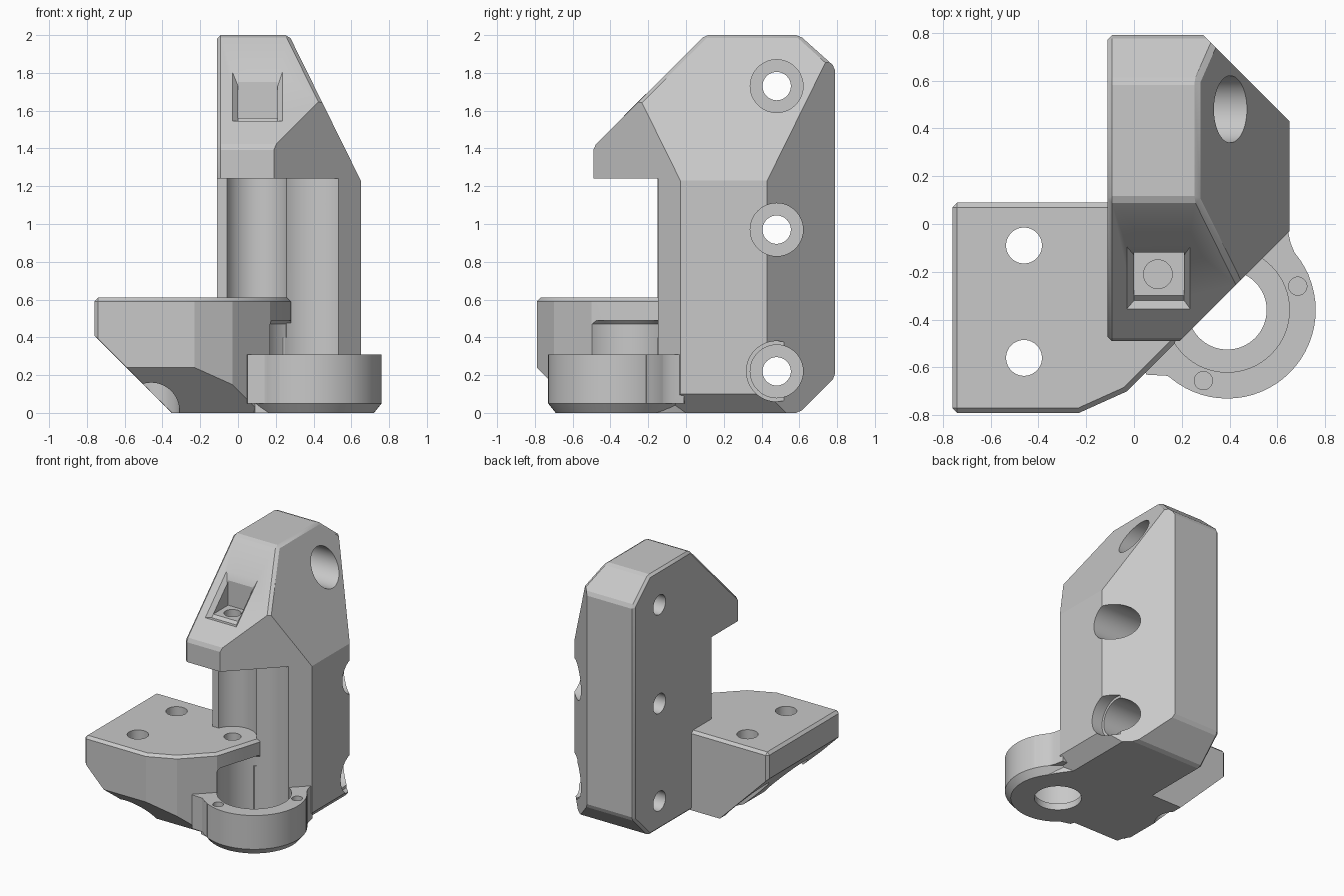
import bpy, bmesh, math
from mathutils import Vector

cube = bpy.data.objects.get("Cube")
if cube:
    bpy.data.objects.remove(cube)

grey = bpy.data.materials.new("plain grey")
grey.use_nodes = True
colour = (0.58, 0.58, 0.58, 1)
grey.diffuse_color = colour
grey.node_tree.nodes["Principled BSDF"].inputs["Base Color"].default_value = colour


def to_object(name, bm):
    bmesh.ops.recalc_face_normals(bm, faces=bm.faces[:])
    mesh = bpy.data.meshes.new(name)
    bm.to_mesh(mesh)
    bm.free()
    mesh.materials.append(grey)
    ob = bpy.data.objects.new(name, mesh)
    bpy.context.collection.objects.link(ob)
    return ob


def hull(points):
    bm = bmesh.new()
    for p in points:
        bm.verts.new(p)
    bmesh.ops.convex_hull(bm, input=bm.verts[:])
    bmesh.ops.dissolve_limit(bm, angle_limit=0.01, verts=bm.verts[:], edges=bm.edges[:])
    return bm


def prism(outline, z0, z1):
    bm = bmesh.new()
    face = bm.faces.new([bm.verts.new((x, y, z0)) for x, y in outline])
    top = bmesh.ops.extrude_face_region(bm, geom=[face])["geom"]
    verts = [g for g in top if isinstance(g, bmesh.types.BMVert)]
    bmesh.ops.translate(bm, verts=verts, vec=(0, 0, z1 - z0))
    bmesh.ops.recalc_face_normals(bm, faces=bm.faces[:])
    return bm


def box(x0, x1, y0, y1, z0, z1):
    return prism([(x0, y0), (x1, y0), (x1, y1), (x0, y1)], z0, z1)


def slice_off(bm, point, normal):
    """Remove everything on the normal side of a plane and cap the cut."""
    bmesh.ops.bisect_plane(bm, geom=bm.verts[:] + bm.edges[:] + bm.faces[:], dist=1e-5,
                           plane_co=point, plane_no=Vector(normal).normalized(), clear_outer=True)
    bmesh.ops.holes_fill(bm, edges=[e for e in bm.edges if e.is_boundary], sides=0)
    bmesh.ops.recalc_face_normals(bm, faces=bm.faces[:])


def chamfer(bm, width, degrees):
    edges = [e for e in bm.edges if e.calc_face_angle(0) > math.radians(degrees)]
    bmesh.ops.bevel(bm, geom=edges, offset=width, segments=1, affect='EDGES', clamp_overlap=True)


def ring_points(x, y, r, z, n=64):
    return [(x + r * math.cos(k * math.tau / n), y + r * math.sin(k * math.tau / n), z)
            for k in range(n)]


def upright(x, y, r, z0, z1):
    return hull(ring_points(x, y, r, z0) + ring_points(x, y, r, z1))


def sideways(y, z, r, x0, x1):
    return hull([(x, b, a) for x in (x0, x1) for a, b, _ in ring_points(z, y, r, 0)])


def combine(target, bm, operation):
    tool = to_object("tool", bm) if isinstance(bm, bmesh.types.BMesh) else bm
    mod = target.modifiers.new("bool", 'BOOLEAN')
    mod.operation, mod.solver, mod.object = operation, 'EXACT', tool
    bpy.context.view_layer.objects.active = target
    bpy.ops.object.modifier_apply(modifier=mod.name)
    bpy.data.objects.remove(tool)


ROD = (0.1, -0.21)
POCKET = (0.39, -0.36)

# Upright body with overhanging head
bm = box(-0.11, 0.65, -0.49, 0.79, 0, 2)
slice_off(bm, (0.27, 0, 2), (0.77, 0, 0.38))
slice_off(bm, (0, 0.1, 2), (0, -1, 1))
slice_off(bm, (0, 0.6, 2), (0, 0.17, 0.19))
slice_off(bm, (0, 0.6, 0), (0, 1, -1))
chamfer(bm, 0.018, 35)
slice_off(bm, (0.68, 0, 0), (1, -1, 0))
slice_off(bm, (0.65, 0.43, 0), (1, 1, 0))
slice_off(bm, (0.55, 0, 0), (1, 0, -1))
body = to_object("bracket", bm)

# Space below the head, and the rod and bearing grooves
combine(body, box(-1, 1, -1, -0.15, -0.5, 1.24), 'DIFFERENCE')
combine(body, upright(*ROD, 0.17, 0.4, 1.24), 'DIFFERENCE')
combine(body, upright(*POCKET, 0.255, 0.05, 1.24), 'DIFFERENCE')

# Flared window in the sloped head face
window = [(x, y, z) for x in (0, 0.21) for y, z in
          ((-0.34, 1.56), (-0.12, 1.56), (-0.12, 1.77), (-0.34, 1.6))]
flare = [(x, y, 1.9 + y + up) for x in (-0.03, 0.235) for y in (-0.355, -0.095)
         for up in (0, 0.1)]
inner = [(x, y, 1.86 + y) for x in (0, 0.21) for y in (-0.32, -0.13)]
combine(body, hull(window), 'DIFFERENCE')
combine(body, hull(flare + inner), 'DIFFERENCE')

# Screw holes with counterbores
for z in (1.73, 0.97, 0.22):
    combine(body, sideways(0.48, z, 0.075, -0.5, 1), 'DIFFERENCE')
    combine(body, sideways(0.48, z, 0.14, 0.12, 1), 'DIFFERENCE')
combine(body, sideways(0.48, 0.22, 0.16, 0.56, 1), 'DIFFERENCE')

# Side platform with sloped underside
bm = prism([(-0.76, -0.79), (-0.23, -0.79), (-0.03, -0.7), (0.17, -0.5),
            (0.28, -0.15), (0.28, 0.09), (-0.76, 0.09)], -0.2, 0.61)
chamfer(bm, 0.02, 50)
slice_off(bm, (0, 0, 0), (0, 0, -1))
slice_off(bm, (-0.35, 0, 0), (-1, 0, -1))
slice_off(bm, (0, -0.55, 0), (0, -1, -1))
platform = to_object("platform", bm)
for y in (-0.09, -0.56):
    combine(platform, upright(-0.46, y, 0.075, -0.5, 1), 'DIFFERENCE')
    combine(platform, upright(-0.46, y, 0.15, -0.5, 0.42), 'DIFFERENCE')

# Round bearing housing and the web that joins it to the body
web = prism([(0.04, -0.55), (0.05, -0.63), (0.14, -0.635), (0.22, -0.69), (0.39, -0.36),
             (0.73, -0.21), (0.68, -0.14), (0.655, -0.08), (0.64, -0.01),
             (0.3, 0), (0, -0.2)], 0.05, 0.31)
foot = prism([(0.09, -0.58), (0.16, -0.6), (0.39, -0.36), (0.68, -0.21), (0.62, -0.1),
              (0.55, 0), (0.3, 0), (0, -0.2)], 0, 0.06)
housing = to_object("housing", hull(ring_points(*POCKET, 0.33, 0)
                                    + ring_points(*POCKET, 0.37, 0.05)
                                    + ring_points(*POCKET, 0.37, 0.31)))
combine(housing, web, 'UNION')
combine(housing, foot, 'UNION')
for x, y in ((0.29, -0.655), (0.685, -0.26)):
    combine(housing, upright(x, y, 0.038, 0.12, 0.5), 'DIFFERENCE')

# Hollow the lower parts, then merge everything
combine(platform, housing, 'UNION')
pocket = hull(ring_points(*POCKET, 0.26, 0.05) + ring_points(*POCKET, 0.26, 0.47)
              + ring_points(*POCKET, 0.24, 0.49))
combine(platform, pocket, 'DIFFERENCE')
combine(platform, upright(*POCKET, 0.258, 0.2, 0.45), 'DIFFERENCE')
combine(body, platform, 'UNION')
combine(body, upright(*POCKET, 0.165, -0.5, 0.2), 'DIFFERENCE')
combine(body, upright(*ROD, 0.06, 0.2, 1.6), 'DIFFERENCE')

bpy.ops.object.select_all(action='DESELECT')
body.select_set(True)
bpy.context.view_layer.objects.active = body
bpy.ops.object.shade_smooth_by_angle(angle=math.radians(20))
